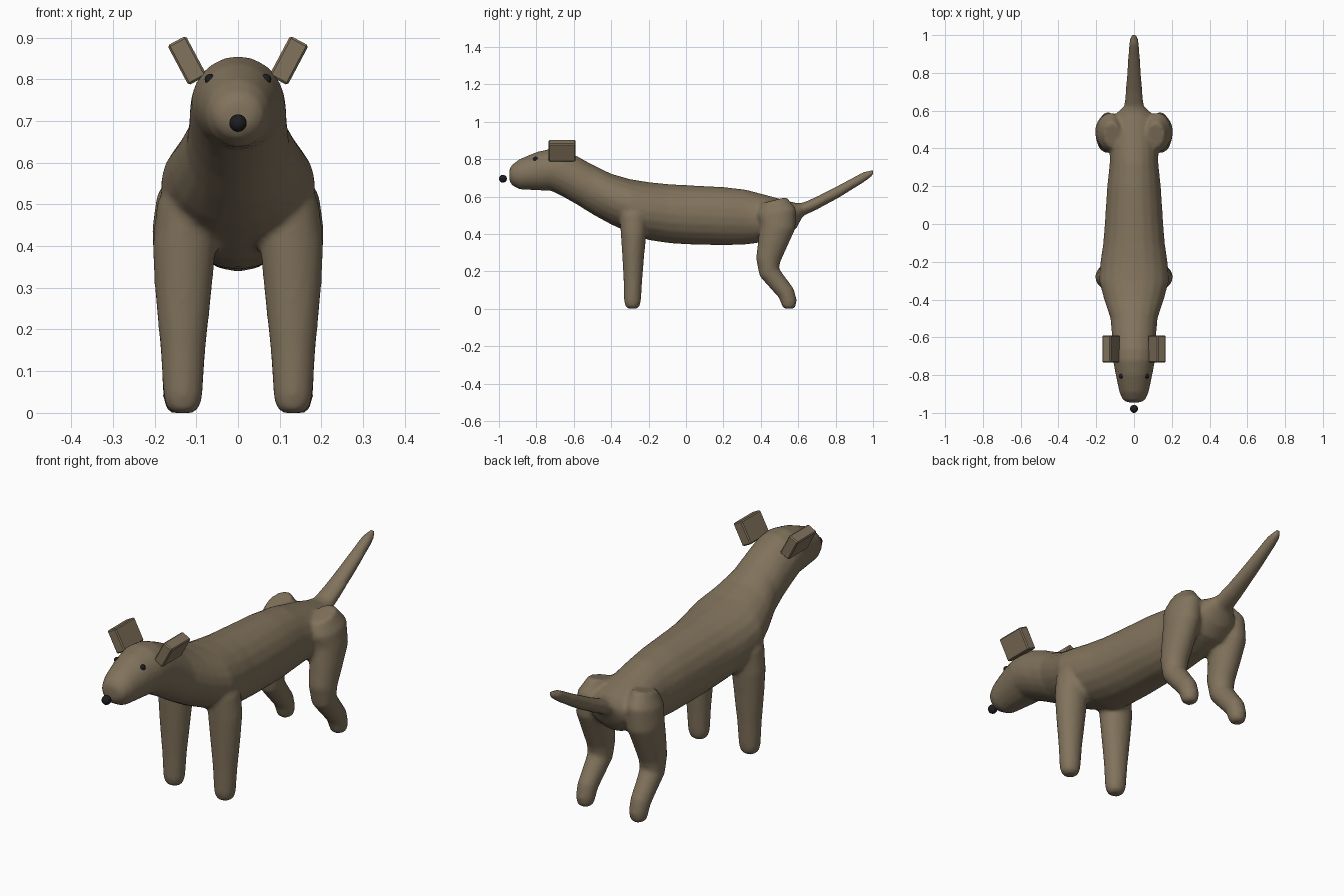
import bpy, bmesh, math
from mathutils import Vector, Matrix

if "Cube" in bpy.data.objects:
    bpy.data.objects.remove(bpy.data.objects["Cube"])


def material(name, rgb):
    m = bpy.data.materials.new(name)
    m.diffuse_color = (*rgb, 1)
    m.use_nodes = True
    m.node_tree.nodes["Principled BSDF"].inputs["Base Color"].default_value = m.diffuse_color
    return m


FUR = material("brown fur", (0.22, 0.17, 0.107))
BLACK = material("black", (0.012, 0.012, 0.014))


def finish(name, bm, mat, angle=None):
    bmesh.ops.recalc_face_normals(bm, faces=bm.faces)
    me = bpy.data.meshes.new(name)
    bm.to_mesh(me)
    bm.free()
    me.materials.append(mat)
    ob = bpy.data.objects.new(name, me)
    bpy.context.collection.objects.link(ob)
    if angle is not None:
        bpy.ops.object.select_all(action='DESELECT')
        ob.select_set(True)
        bpy.context.view_layer.objects.active = ob
        bpy.ops.object.shade_smooth_by_angle(angle=math.radians(angle))
    return ob


def loft(bm, centres, radii, normals, sides=20):
    """Closed tube of elliptical rings; each ring spans x and its normal."""
    rings = []
    for c, (rx, rn), n in zip(centres, radii, normals):
        rings.append([bm.verts.new(c + Vector((rx * math.cos(a), 0, 0)) + n * (rn * math.sin(a)))
                      for a in (2 * math.pi * i / sides for i in range(sides))])
    for a, b in zip(rings, rings[1:]):
        for i in range(sides):
            j = (i + 1) % sides
            bm.faces.new((a[i], a[j], b[j], b[i]))
    bm.faces.new(rings[0])
    bm.faces.new(rings[-1])


def leg(bm, path, side):
    """Limb along a path of (x, y, z, x radius, y radius)."""
    pts = [Vector((side * p[0], p[1], p[2])) for p in path]
    normals = []
    for i in range(len(pts)):
        t = pts[min(i + 1, len(pts) - 1)] - pts[max(i - 1, 0)]
        normals.append(Vector((0, -t.z, t.y)).normalized())
    loft(bm, pts, [p[3:] for p in path], normals)


# Head, trunk and tail: y, top z, bottom z, half width
trunk = [
    (-0.945, 0.745, 0.685, 0.035), (-0.93, 0.77, 0.66, 0.06), (-0.89, 0.80, 0.638, 0.078),
    (-0.80, 0.838, 0.633, 0.097), (-0.72, 0.856, 0.63, 0.112), (-0.66, 0.85, 0.60, 0.116),
    (-0.58, 0.815, 0.555, 0.118), (-0.50, 0.77, 0.505, 0.125), (-0.40, 0.722, 0.45, 0.158),
    (-0.30, 0.693, 0.405, 0.186), (-0.20, 0.677, 0.367, 0.178), (-0.10, 0.667, 0.352, 0.163),
    (0.0, 0.661, 0.344, 0.155), (0.20, 0.651, 0.339, 0.142), (0.32, 0.637, 0.343, 0.129),
    (0.44, 0.605, 0.36, 0.13), (0.54, 0.578, 0.385, 0.12), (0.59, 0.565, 0.43, 0.09),
    (0.625, 0.567, 0.495, 0.052), (0.70, 0.60, 0.53, 0.045), (0.82, 0.662, 0.595, 0.036),
    (0.95, 0.732, 0.675, 0.027), (1.0, 0.743, 0.712, 0.018),
]
front_leg = [
    (0.125, -0.28, 0.56, 0.045, 0.06), (0.127, -0.28, 0.50, 0.068, 0.075),
    (0.129, -0.28, 0.40, 0.076, 0.069), (0.131, -0.282, 0.30, 0.069, 0.06),
    (0.132, -0.284, 0.15, 0.054, 0.05), (0.132, -0.286, 0.04, 0.047, 0.045),
    (0.132, -0.286, 0.012, 0.04, 0.038), (0.132, -0.286, 0.0, 0.025, 0.024),
]
hind_leg = [
    (0.115, 0.47, 0.58, 0.045, 0.07), (0.125, 0.485, 0.52, 0.07, 0.105),
    (0.132, 0.49, 0.44, 0.074, 0.096), (0.134, 0.463, 0.35, 0.068, 0.08),
    (0.135, 0.44, 0.26, 0.06, 0.066), (0.136, 0.445, 0.195, 0.054, 0.056),
    (0.137, 0.49, 0.14, 0.048, 0.05), (0.138, 0.535, 0.085, 0.044, 0.047),
    (0.138, 0.55, 0.04, 0.042, 0.043), (0.138, 0.551, 0.012, 0.036, 0.037),
    (0.138, 0.551, 0.0, 0.023, 0.024),
]

bm = bmesh.new()
loft(bm, [Vector((0, y, (t + b) / 2)) for y, t, b, w in trunk],
     [(w, (t - b) / 2) for y, t, b, w in trunk], [Vector((0, 0, 1))] * len(trunk))
for side in (-1, 1):
    leg(bm, front_leg, side)
    leg(bm, hind_leg, side)
body = finish("body", bm, FUR)

# Fuse the limbs into the trunk and soften the joins
remesh = body.modifiers.new("fuse", 'REMESH')
remesh.mode = 'VOXEL'
remesh.voxel_size = 0.01
remesh.use_smooth_shade = True
soften = body.modifiers.new("soften", 'SMOOTH')
soften.factor = 0.5
soften.iterations = 6

# Block ears leaning outward, and small eyes
for side, label in ((-1, "left"), (1, "right")):
    bm = bmesh.new()
    bmesh.ops.create_cube(bm, size=1)
    bmesh.ops.scale(bm, vec=(0.05, 0.144, 0.108), verts=bm.verts)
    bmesh.ops.bevel(bm, geom=bm.edges[:], offset=0.005, segments=1, affect='EDGES')
    bm.transform(Matrix.Translation((side * 0.122, -0.662, 0.845))
                 @ Matrix.Rotation(side * math.radians(28), 4, 'Y'))
    finish(label + "_ear", bm, FUR)

    bm = bmesh.new()
    bmesh.ops.create_uvsphere(bm, u_segments=12, v_segments=8, radius=0.013)
    bm.transform(Matrix.Translation((side * 0.067, -0.805, 0.80)))
    finish(label + "_eye", bm, BLACK, 60)

# Nose ball
bm = bmesh.new()
bmesh.ops.create_uvsphere(bm, u_segments=20, v_segments=12, radius=0.021)
bm.transform(Matrix.Translation((0, -0.979, 0.695)))
finish("nose", bm, BLACK, 60)
